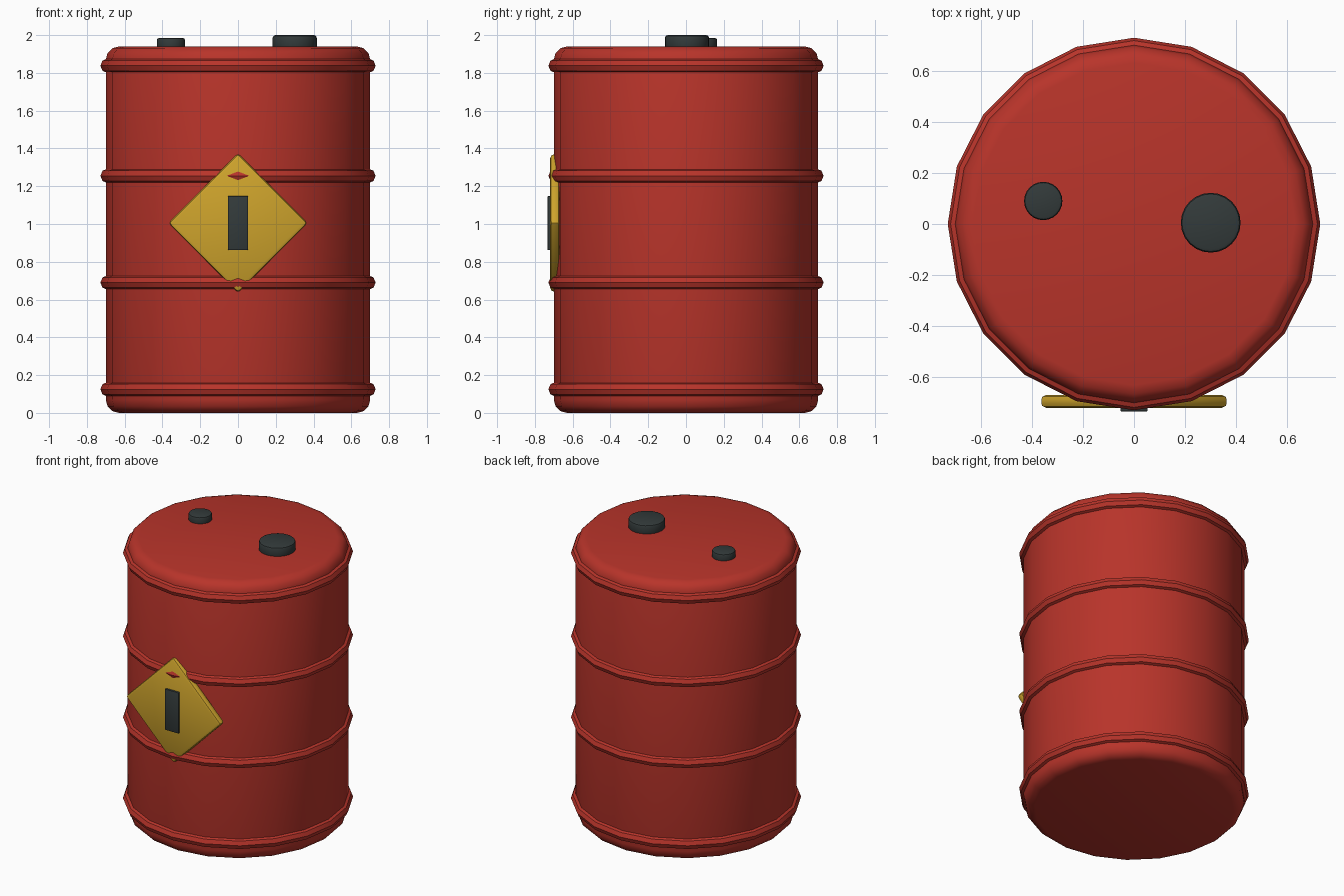
import bpy, bmesh, math
from mathutils import Matrix

if "Cube" in bpy.data.objects:
    bpy.data.objects.remove(bpy.data.objects["Cube"])


def material(name, rgb):
    m = bpy.data.materials.new(name)
    m.diffuse_color = (*rgb, 1)
    m.use_nodes = True
    m.node_tree.nodes["Principled BSDF"].inputs["Base Color"].default_value = m.diffuse_color
    return m


RED = material("drum red", (0.48, 0.034, 0.023))
YELLOW = material("sign yellow", (0.62, 0.37, 0.025))
DARK = material("dark slate", (0.033, 0.043, 0.043))


def finish(name, bm, mat, angle=40):
    bmesh.ops.recalc_face_normals(bm, faces=bm.faces)
    me = bpy.data.meshes.new(name)
    bm.to_mesh(me)
    bm.free()
    me.materials.append(mat)
    ob = bpy.data.objects.new(name, me)
    bpy.context.collection.objects.link(ob)
    bpy.ops.object.select_all(action='DESELECT')
    ob.select_set(True)
    bpy.context.view_layer.objects.active = ob
    bpy.ops.object.shade_smooth_by_angle(angle=math.radians(angle))
    return ob


def lathe(name, profile, sides, mat, centre=(0, 0, 0), closed=False):
    """Spin (radius, z) points round z; open profiles get end caps."""
    bm = bmesh.new()
    rings = []
    for r, z in profile:
        rings.append([bm.verts.new((centre[0] + r * math.cos(math.tau * i / sides),
                                    centre[1] + r * math.sin(math.tau * i / sides),
                                    centre[2] + z)) for i in range(sides)])
    pairs = list(zip(rings, rings[1:]))
    if closed:
        pairs.append((rings[-1], rings[0]))
    else:
        bm.faces.new(rings[0])
        bm.faces.new(rings[-1])
    for a, b in pairs:
        for i in range(sides):
            j = (i + 1) % sides
            bm.faces.new((a[i], a[j], b[j], b[i]))
    return finish(name, bm, mat)


def rounded_profile(r, h, bevel, steps):
    """Cylinder outline with rounded bottom and top rims."""
    arc = [(r - bevel + bevel * math.sin(t), bevel - bevel * math.cos(t))
           for t in (math.pi / 2 * i / steps for i in range(steps + 1))]
    return arc + [(x, h - z) for x, z in reversed(arc)]


def plate(name, size, centre, bevel, turn, mat):
    bm = bmesh.new()
    bmesh.ops.create_cube(bm, size=1)
    bmesh.ops.scale(bm, vec=size, verts=bm.verts)
    bmesh.ops.bevel(bm, geom=bm.edges[:], offset=bevel, segments=2,
                    profile=0.5, affect='EDGES')
    bm.transform(Matrix.Translation(centre) @ Matrix.Rotation(turn, 4, 'Y'))
    return finish(name, bm, mat)


# Drum body
lathe("drum_body", rounded_profile(0.70, 1.94, 0.07, 3), 20, RED)

# Hoops round the drum
for n, z in enumerate((0.125, 0.69, 1.255, 1.838)):
    ring = [(0.69 + 0.0385 * math.cos(math.tau * k / 8),
             z + 0.0385 * math.sin(math.tau * k / 8)) for k in range(8)]
    lathe(f"hoop_{n + 1}", ring, 20, RED, closed=True)

# Lid caps
lathe("large_cap", rounded_profile(0.117, 0.08, 0.015, 2), 24, DARK, (0.30, 0.005, 1.92))
lathe("small_cap", rounded_profile(0.075, 0.065, 0.012, 2), 24, DARK, (-0.355, 0.09, 1.92))

# Warning sign and its bar
plate("warning_sign", (0.523, 0.05, 0.523), (0, -0.694, 1.005), 0.018, math.pi / 4, YELLOW)
plate("warning_bar", (0.106, 0.03, 0.286), (0, -0.718, 1.005), 0.004, 0, DARK)
